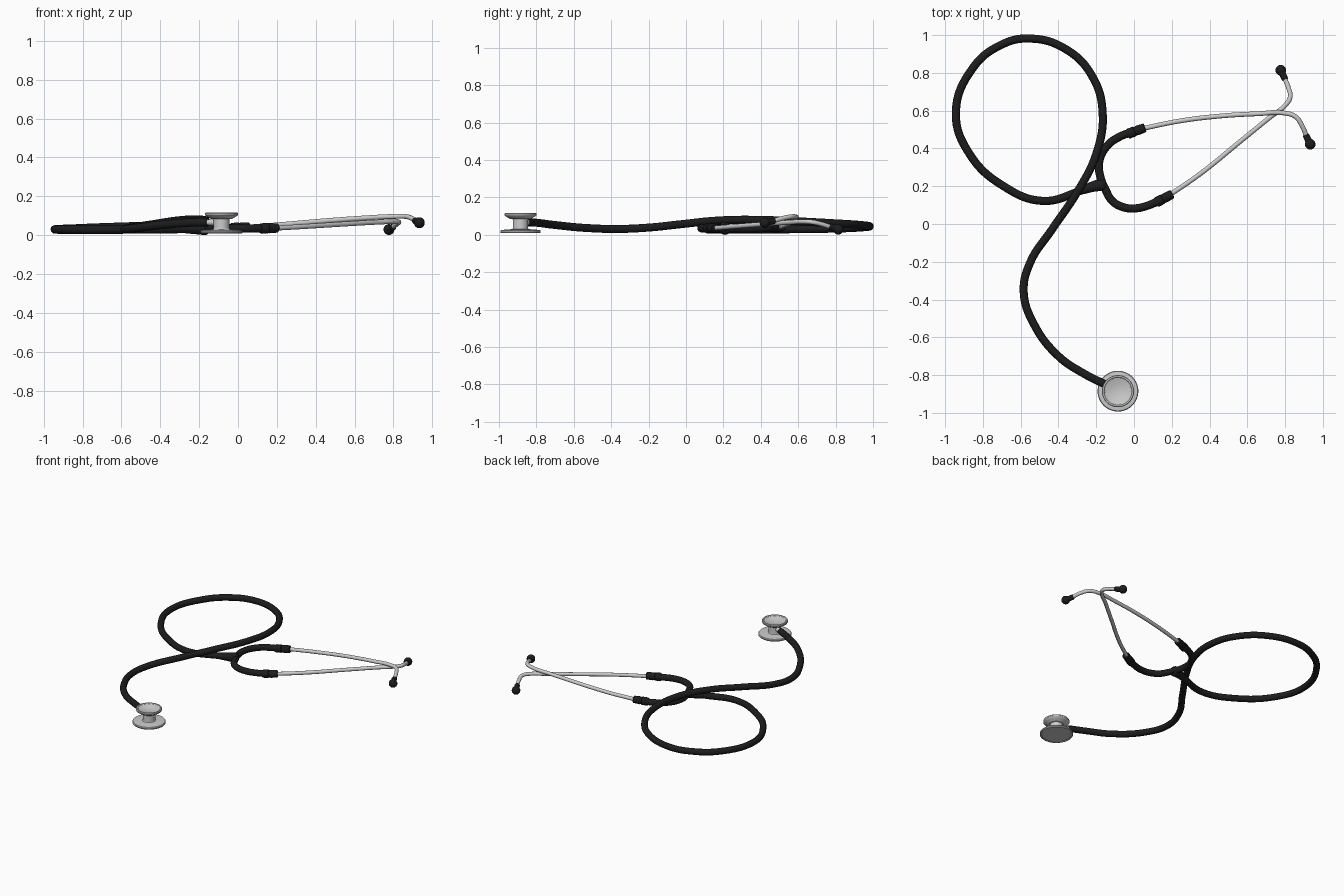
import bpy, bmesh, math
from mathutils import Vector, Matrix

if "Cube" in bpy.data.objects:
    bpy.data.objects.remove(bpy.data.objects["Cube"])

black = bpy.data.materials.new("black_rubber")
black.diffuse_color = (0.012, 0.012, 0.013, 1)
black.use_nodes = True
black.node_tree.nodes["Principled BSDF"].inputs["Base Color"].default_value = black.diffuse_color


def finish(ob, mat):
    if mat:
        ob.data.materials.append(mat)
    bpy.ops.object.select_all(action='DESELECT')
    ob.select_set(True)
    bpy.context.view_layer.objects.active = ob


def tube(name, pts, r, mat=None, radii=None, res=10):
    """Round tube swept along a smooth path."""
    cu = bpy.data.curves.new(name, 'CURVE')
    cu.dimensions = '3D'
    cu.bevel_depth, cu.bevel_resolution = r, 6
    cu.resolution_u, cu.use_fill_caps = res, True
    sp = cu.splines.new('BEZIER')
    sp.bezier_points.add(len(pts) - 1)
    for i, (bp, p) in enumerate(zip(sp.bezier_points, pts)):
        bp.co = p
        bp.handle_left_type = bp.handle_right_type = 'AUTO'
        bp.radius = radii[i] if radii else 1
    ob = bpy.data.objects.new(name, cu)
    bpy.context.collection.objects.link(ob)
    finish(ob, mat)
    bpy.ops.object.convert(target='MESH')
    bpy.ops.object.shade_smooth_by_angle(angle=math.radians(40))
    return bpy.context.object


def lathe(name, prof, loc, axis=(0, 0, 1), mat=None, steps=48):
    """Revolve (radius, height) points about an axis through loc."""
    bm = bmesh.new()
    vs = [bm.verts.new((r, 0, z)) for r, z in prof]
    es = [bm.edges.new(e) for e in zip(vs, vs[1:])]
    bmesh.ops.spin(bm, geom=vs + es, cent=(0, 0, 0), axis=(0, 0, 1),
                   angle=2 * math.pi, steps=steps, use_duplicate=False)
    bmesh.ops.remove_doubles(bm, verts=bm.verts, dist=1e-5)
    bmesh.ops.recalc_face_normals(bm, faces=bm.faces)
    rot = Vector(axis).to_track_quat('Z', 'Y').to_matrix().to_4x4()
    bm.transform(Matrix.Translation(loc) @ rot)
    me = bpy.data.meshes.new(name)
    bm.to_mesh(me)
    bm.free()
    ob = bpy.data.objects.new(name, me)
    bpy.context.collection.objects.link(ob)
    finish(ob, mat)
    bpy.ops.object.shade_smooth_by_angle(angle=math.radians(30))
    return ob


# Main rubber tube: loop, crossing over itself, S bend to the chest piece
tube("main_tube", [
    (-.19, .205, .034), (-.27, .18, .032), (-.48, .122, .03), (-.69, .2, .028),
    (-.87, .37, .028), (-.943, .59, .03), (-.85, .83, .034), (-.71, .945, .04),
    (-.56, .982, .045), (-.36, .925, .053), (-.22, .78, .062), (-.166, .59, .072),
    (-.2, .37, .08), (-.3, .17, .076), (-.435, -.03, .056), (-.55, -.205, .038),
    (-.584, -.36, .031), (-.53, -.53, .036), (-.4, -.7, .052),
    (-.26, -.795, .064), (-.155, -.848, .067)], .0215, black, res=8)

# Y joint: widened trunk and two curved branches
tube("joint_trunk", [(-.27, .18, .032), (-.21, .2, .033), (-.165, .208, .034),
                     (-.15, .21, .034)],
     .03, black, radii=[.75, .95, 1.15, .8])
tube("joint_branches", [
    (.0, .488, .036), (-.07, .465, .036), (-.145, .41, .035), (-.184, .33, .034),
    (-.178, .25, .034), (-.15, .18, .034), (-.115, .122, .034), (-.06, .09, .034),
    (.01, .083, .034), (.08, .1, .034), (.13, .122, .034)], .0215, black)

# Metal ear tubes, sleeves and ear tips
ears = {
    "upper": ([(.03, .502, .04), (.24, .545, .056), (.45, .571, .074), (.66, .584, .089),
               (.79, .588, .096), (.855, .568, .097), (.887, .525, .09), (.915, .46, .072)],
              [(-.035, .476, .036), (.058, .51, .042)], (.933, .422, .064)),
    "lower": ([(.16, .135, .034), (.35, .265, .045), (.56, .435, .058), (.72, .565, .067),
               (.8, .628, .07), (.827, .672, .068), (.818, .72, .058), (.797, .772, .042)],
              [(.115, .113, .034), (.2, .157, .037)], (.777, .814, .029)),
}
sleeve = [(0, 0), (.024, 0), (.027, .006), (.027, .04), (.024, .044), (.024, .05),
          (.026, .054), (.024, .097), (.02, .1), (0, .1)]
tip = [(0, -.058), (.015, -.058), (.0175, -.05), (.0175, -.026)] + [
    (.028 * math.sin(a), .028 * math.cos(a))
    for a in [math.pi * k / 12 for k in range(9, -1, -1)]]
for side, (path, (a, b), end) in ears.items():
    tube(side + "_ear_tube", path, .0125)
    lathe(side + "_sleeve", sleeve, a, Vector(b) - Vector(a), black, 32)
    lathe(side + "_ear_tip", tip, end, Vector(end) - Vector(path[-1]), black, 32)

# Chest piece: diaphragm, stem and dished bell
C = (-.085, -.885, 0)
lathe("chest_diaphragm", [(0, .012), (.094, .012), (.096, .009), (.105, .009),
                          (.108, .013), (.108, .02), (.104, .025), (.085, .027),
                          (.045, .03), (0, .03)], C, steps=64)
lathe("chest_stem", [(0, .026), (.046, .026), (.041, .034), (.041, .082),
                     (.045, .088), (0, .088)], C)
lathe("chest_bell", [(0, .084), (.055, .084), (.068, .092), (.082, .1), (.085, .105),
                     (.085, .112), (.082, .116), (.074, .116), (.07, .111),
                     (.04, .102), (0, .096)], C, steps=64)
# Metal spout joining the stem to the rubber tube
tube("chest_spout", [(-.085, -.885, .06), (-.12, -.867, .064), (-.17, -.841, .067)], .015)
